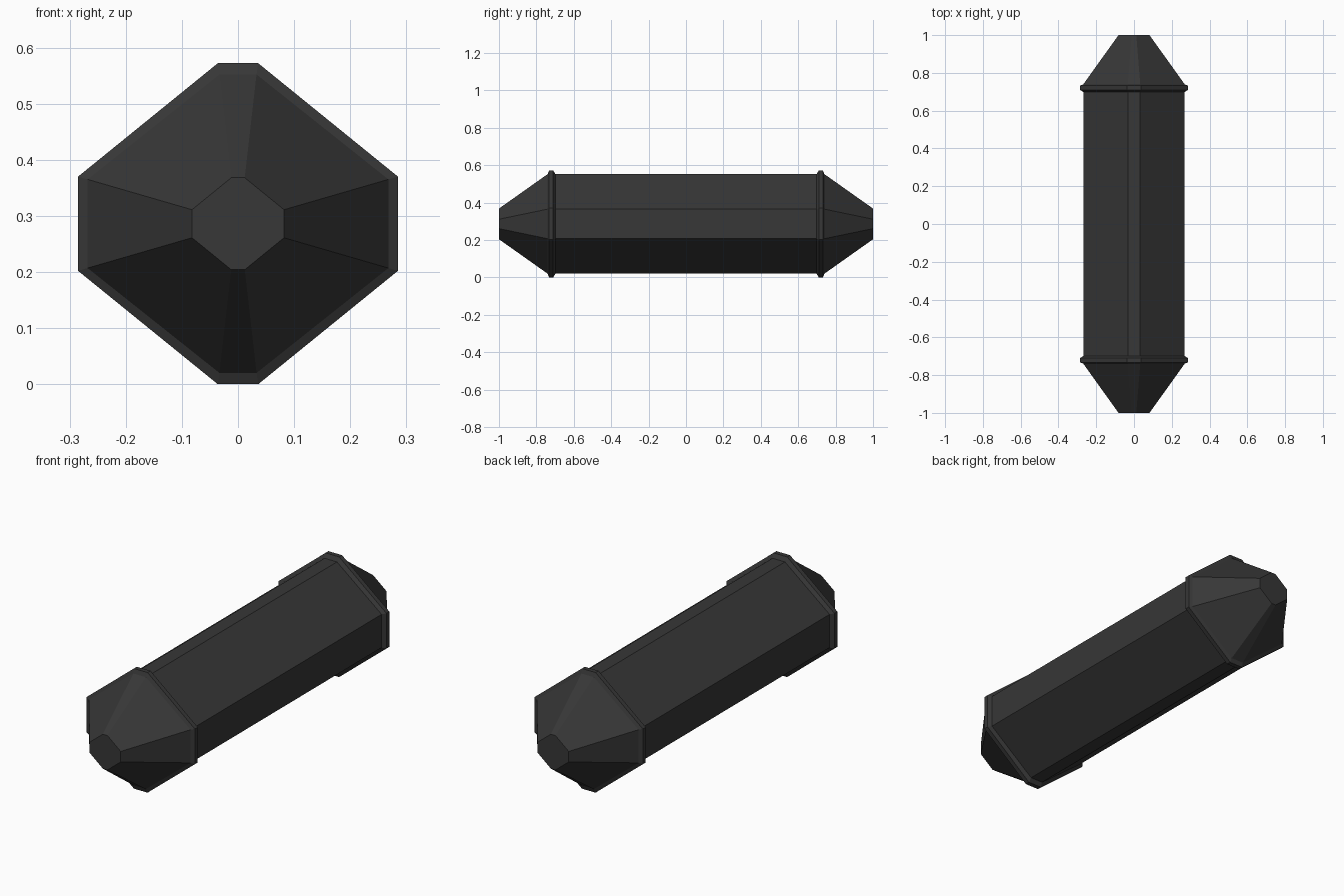
import bpy, bmesh

if "Cube" in bpy.data.objects:
    bpy.data.objects.remove(bpy.data.objects["Cube"])

CENTRE_Z = 0.286

mat = bpy.data.materials.new("dark charcoal")
mat.diffuse_color = (0.038, 0.038, 0.038, 1)
mat.use_nodes = True
mat.node_tree.nodes["Principled BSDF"].inputs["Base Color"].default_value = mat.diffuse_color


def octagon(a, b, c, d):
    """Flattened octagon: top edge half-width a at height b, side at c with half-height d."""
    return [(a, b), (c, d), (c, -d), (a, -b), (-a, -b), (-c, -d), (-c, d), (-a, b)]


BODY = octagon(0.033, 0.266, 0.268, 0.079)
COLLAR = octagon(0.036, 0.286, 0.285, 0.084)
TIP = octagon(0.012, 0.082, 0.082, 0.025)


def loft(name, sections, cap_start=False, cap_end=False, mirror=False):
    """Skin a list of (y, outline) sections; optionally mirror front to back."""
    bm = bmesh.new()
    rings = [[bm.verts.new((x, y, z + CENTRE_Z)) for x, z in outline]
             for y, outline in sections]
    for r0, r1 in zip(rings, rings[1:]):
        for i in range(8):
            j = (i + 1) % 8
            bm.faces.new((r0[i], r0[j], r1[j], r1[i]))
    if cap_start:
        bm.faces.new(rings[0])
    if cap_end:
        bm.faces.new(rings[-1])
    bmesh.ops.recalc_face_normals(bm, faces=bm.faces)
    me = bpy.data.meshes.new(name)
    bm.to_mesh(me)
    bm.free()
    me.materials.append(mat)
    ob = bpy.data.objects.new(name, me)
    bpy.context.collection.objects.link(ob)
    if mirror:
        mod = ob.modifiers.new("front_back", 'MIRROR')
        mod.use_axis = (False, True, False)
    return ob


# Long central shaft
loft("shaft", [(-0.70, BODY), (0.70, BODY)], cap_start=True, cap_end=True)

# Raised bevelled collar and tapered end, one solid piece per end
loft("collar_and_tapered_end",
     [(-1.0, TIP), (-0.74, BODY), (-0.732, COLLAR), (-0.71, COLLAR), (-0.698, BODY)],
     cap_start=True, cap_end=True, mirror=True)
